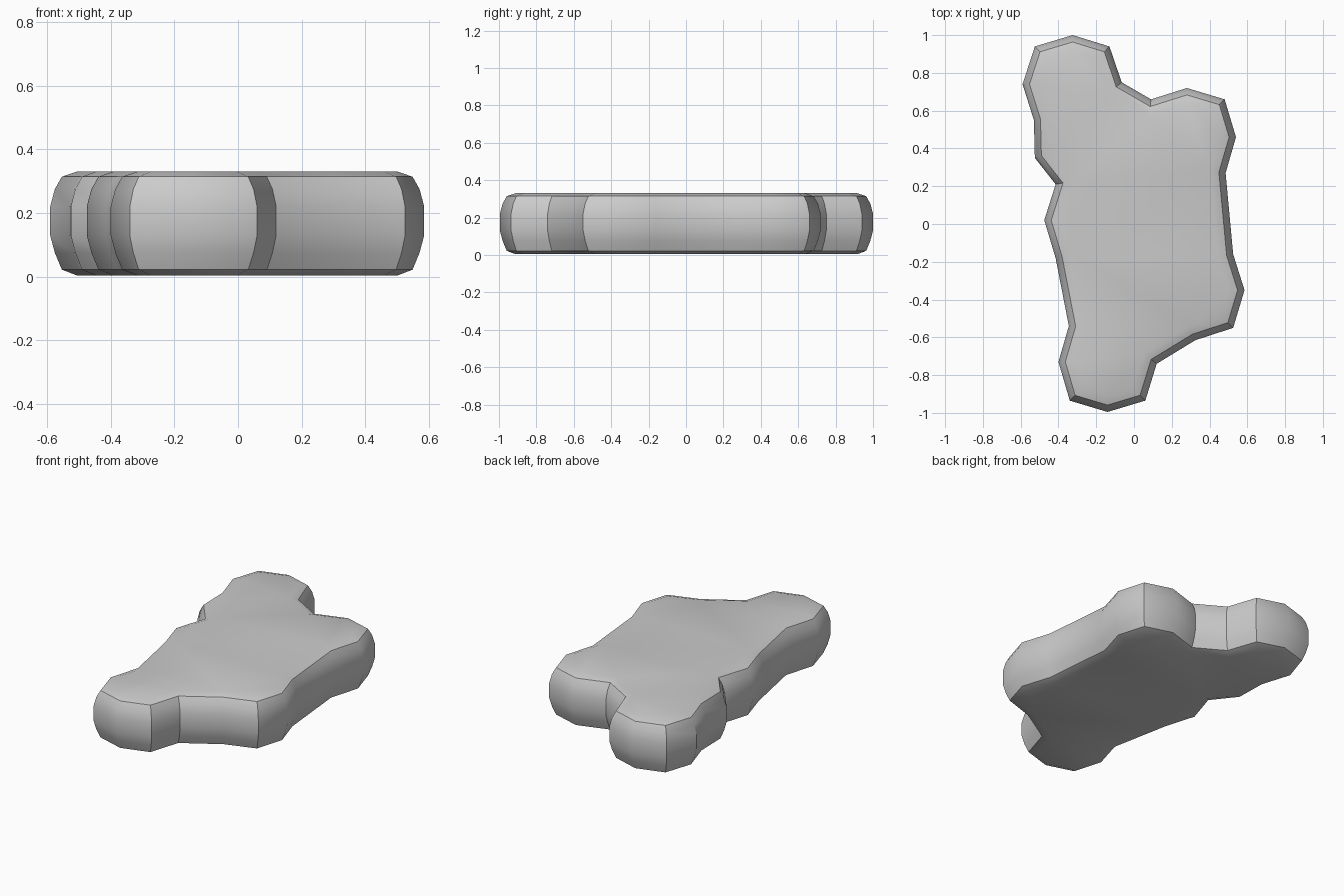
import bpy, bmesh
from mathutils import Vector

if "Cube" in bpy.data.objects:
    bpy.data.objects.remove(bpy.data.objects["Cube"])

# Plan outline of the slab, clockwise from the back tip
OUTLINE = [(-0.325, 1.0), (-0.13, 0.94), (-0.065, 0.75), (0.09, 0.66), (0.28, 0.72),
           (0.48, 0.66), (0.54, 0.46), (0.485, 0.27), (0.525, -0.16), (0.585, -0.35),
           (0.525, -0.55), (0.325, -0.615), (0.12, -0.74), (0.06, -0.935), (-0.14, -0.995),
           (-0.34, -0.935), (-0.4, -0.73), (-0.345, -0.54), (-0.415, -0.18), (-0.475, 0.02),
           (-0.415, 0.21), (-0.525, 0.35), (-0.53, 0.55), (-0.59, 0.74), (-0.525, 0.94)]

# Rounded edge section: (inset, height)
SECTION = [(0.08, 0.004), (0.035, 0.022), (0.014, 0.075), (0, 0.13), (0, 0.22),
           (0.014, 0.275), (0.035, 0.314), (0.08, 0.33)]


def inset(points, d):
    """Offset a clockwise polygon inwards with mitred corners."""
    pts = [Vector(p) for p in points]
    out = []
    for i, p in enumerate(pts):
        a = (p - pts[i - 1]).normalized()
        b = (pts[(i + 1) % len(pts)] - p).normalized()
        n1, n2 = Vector((a.y, -a.x)), Vector((b.y, -b.x))
        out.append(p + (n1 + n2) * d / (1 + n1.dot(n2)))
    return out


# Slab: stacked rings with flat caps
bm = bmesh.new()
rings = [[bm.verts.new((p.x, p.y, z)) for p in inset(OUTLINE, d)] for d, z in SECTION]
n = len(OUTLINE)
for low, high in zip(rings, rings[1:]):
    for i in range(n):
        j = (i + 1) % n
        bm.faces.new((low[i], low[j], high[j], high[i]))
caps = [bm.faces.new(rings[0]), bm.faces.new(rings[-1])]
bmesh.ops.recalc_face_normals(bm, faces=bm.faces)
bmesh.ops.triangulate(bm, faces=caps)
mesh = bpy.data.meshes.new("stone_slab")
bm.to_mesh(mesh)
bm.free()
slab = bpy.data.objects.new("stone_slab", mesh)
bpy.context.collection.objects.link(slab)

# Smooth rounding, with the steeper corners kept crisp
bpy.context.view_layer.objects.active = slab
slab.select_set(True)
bpy.ops.object.shade_smooth_by_angle(angle=0.6)
